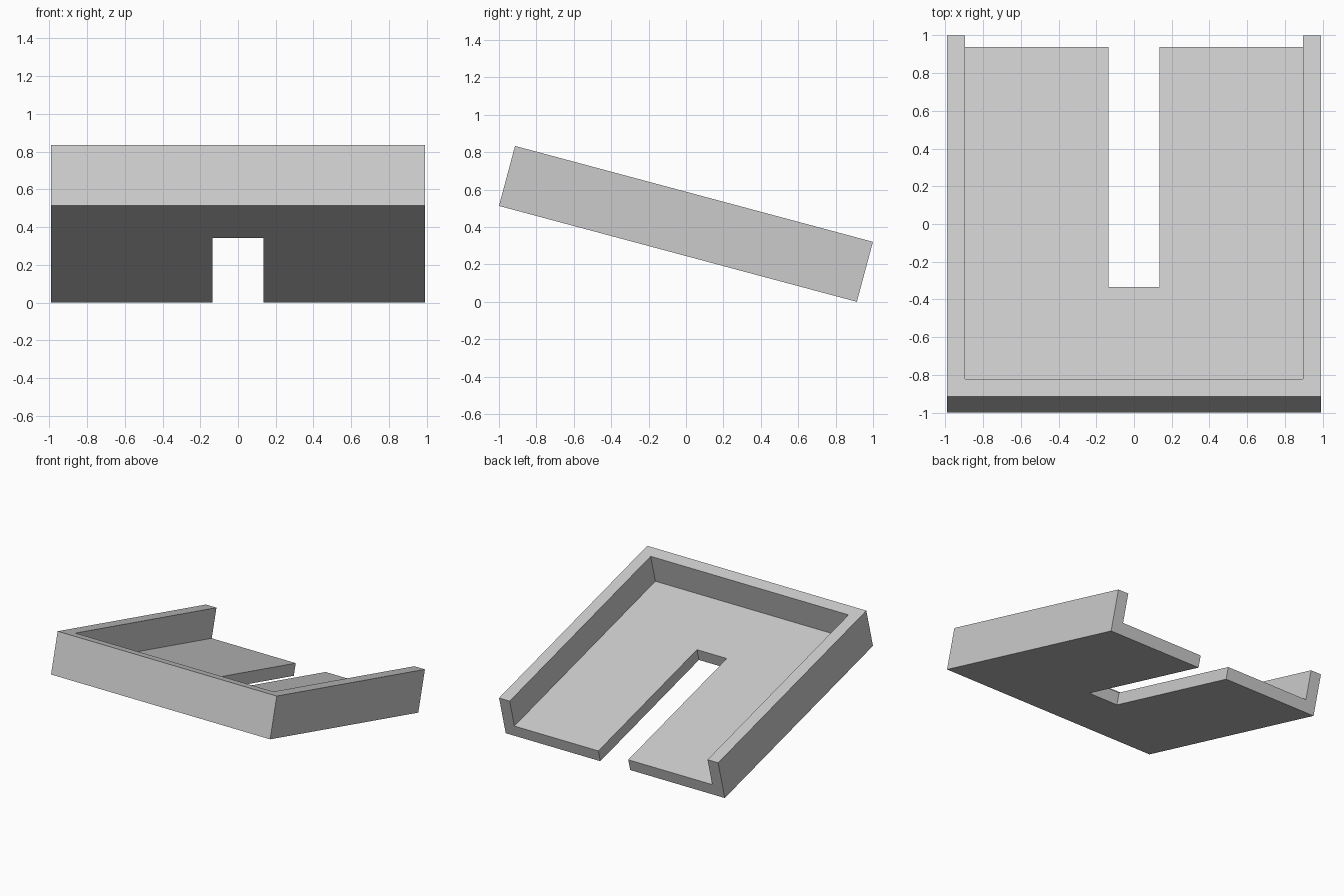
import bpy
import bmesh
import math
from mathutils import Matrix, Vector

cube = bpy.data.objects.get("Cube")
if cube:
    bpy.data.objects.remove(cube, do_unlink=True)

# Tray dimensions, before tilting
SIDE = 1.981
HEIGHT = 0.332
WALL = 0.096
FLOOR = 0.097
SLOT_HALF = 0.135
SLOT_START = 0.663
TILT = math.radians(15)
HALF = SIDE / 2

grey = bpy.data.materials.new("plain grey")
grey.use_nodes = True
colour = (0.6, 0.6, 0.6, 1)
grey.diffuse_color = colour
grey.node_tree.nodes["Principled BSDF"].inputs["Base Color"].default_value = colour

# The tray's bottom front edge is the tilt axis
tilt = (Matrix.Translation((0, -1, SIDE * math.sin(TILT)))
        @ Matrix.Rotation(-TILT, 4, "X"))

bm = bmesh.new()


def extrude_outline(outline, bottom, top):
    """Raise a flat outline into a solid."""
    face = bm.faces.new([bm.verts.new((x, y, bottom)) for x, y in outline])
    raised = bmesh.ops.extrude_face_region(bm, geom=[face])["geom"]
    bmesh.ops.translate(bm, vec=Vector((0, 0, top - bottom)),
                        verts=[v for v in raised if isinstance(v, bmesh.types.BMVert)])


def u_outline(half_inner, inner_start):
    """U shape open at the back."""
    right = [(-half_inner, inner_start), (-half_inner, SIDE), (-HALF, SIDE), (-HALF, 0)]
    return right + [(-x, y) for x, y in reversed(right)]


def make_part(name):
    bmesh.ops.recalc_face_normals(bm, faces=bm.faces)
    mesh = bpy.data.meshes.new(name)
    bm.to_mesh(mesh)
    bm.clear()
    mesh.transform(tilt)
    mesh.materials.append(grey)
    part = bpy.data.objects.new(name, mesh)
    bpy.context.collection.objects.link(part)
    return part


# Slotted floor
extrude_outline(u_outline(SLOT_HALF, SLOT_START), 0, FLOOR)
tray = make_part("tray")

# Raised rim on the front and both sides, joined to the floor
extrude_outline(u_outline(HALF - WALL, WALL), 0, HEIGHT)
rim = make_part("rim_helper")
rim.hide_render = True

union = tray.modifiers.new("join rim", "BOOLEAN")
union.operation = "UNION"
union.solver = "EXACT"
union.object = rim
bpy.context.view_layer.objects.active = tray
tray.select_set(True)
bpy.ops.object.modifier_apply(modifier=union.name)
bpy.data.objects.remove(rim, do_unlink=True)
bm.free()
